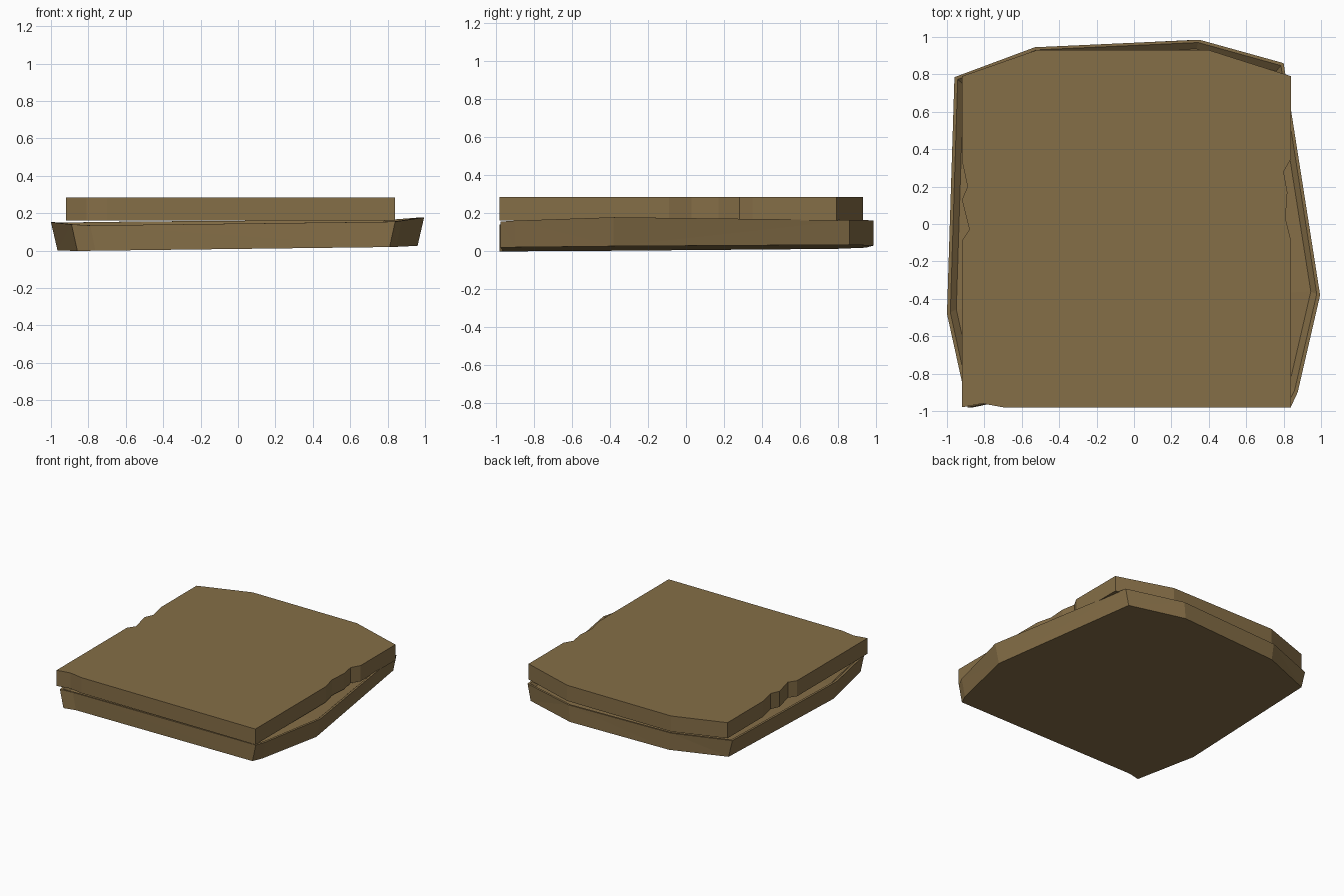
import bpy, bmesh

if "Cube" in bpy.data.objects:
    bpy.data.objects.remove(bpy.data.objects["Cube"])

clay = bpy.data.materials.new("earthy brown")
clay.diffuse_color = (0.235, 0.156, 0.063, 1)
clay.use_nodes = True
clay.node_tree.nodes["Principled BSDF"].inputs["Base Color"].default_value = clay.diffuse_color


def loft(name, rings):
    """Join equal-length rings (bottom first) with side faces and cap both ends."""
    bm = bmesh.new()
    loops = [[bm.verts.new(p) for p in ring] for ring in rings]
    n = len(loops[0])
    for a, b in zip(loops, loops[1:]):
        for i in range(n):
            j = (i + 1) % n
            bm.faces.new((a[i], a[j], b[j], b[i]))
    bm.faces.new(loops[0][::-1])
    bm.faces.new(loops[-1])
    # triangulate so slightly warped faces stay well defined
    bmesh.ops.triangulate(bm, faces=bm.faces[:])
    bmesh.ops.recalc_face_normals(bm, faces=bm.faces[:])
    mesh = bpy.data.meshes.new(name)
    bm.to_mesh(mesh)
    bm.free()
    mesh.materials.append(clay)
    obj = bpy.data.objects.new(name, mesh)
    bpy.context.collection.objects.link(obj)
    return obj


# Upper slab: chipped outline, flat top and bottom
upper = [(-0.92, -0.98), (-0.81, -0.96), (-0.70, -0.98), (0.84, -0.98),
         (0.84, -0.09), (0.81, 0.03), (0.82, 0.17), (0.80, 0.28), (0.84, 0.35),
         (0.84, 0.79), (0.40, 0.93), (-0.52, 0.93), (-0.92, 0.79),
         (-0.92, 0.34), (-0.89, 0.20), (-0.92, 0.13), (-0.88, -0.03), (-0.92, -0.09)]
loft("upper_slab", [[(x, y, z) for x, y in upper] for z in (0.16, 0.285)])

# Lower slab: tilted, flaring upwards, with a shallow sunken top inside a thin rim
rim = [(-0.89, -0.98, 0.14), (-0.79, -0.96, 0.135), (0.84, -0.975, 0.155),
       (0.875, -0.90, 0.16), (0.995, -0.38, 0.178), (0.80, 0.86, 0.163),
       (0.35, 0.985, 0.162), (-0.53, 0.945, 0.156), (-0.96, 0.785, 0.15),
       (-1.0, -0.48, 0.152)]
base = [(x * 0.965, y, 0.017 + 0.012 * x + 0.008 * y) for x, y, z in rim]
lip = [(x * 0.982, y * 0.985, z) for x, y, z in rim]
floor = [(x * 0.95, y * 0.95, z - 0.03) for x, y, z in rim]
loft("lower_slab", [base, rim, lip, floor])
